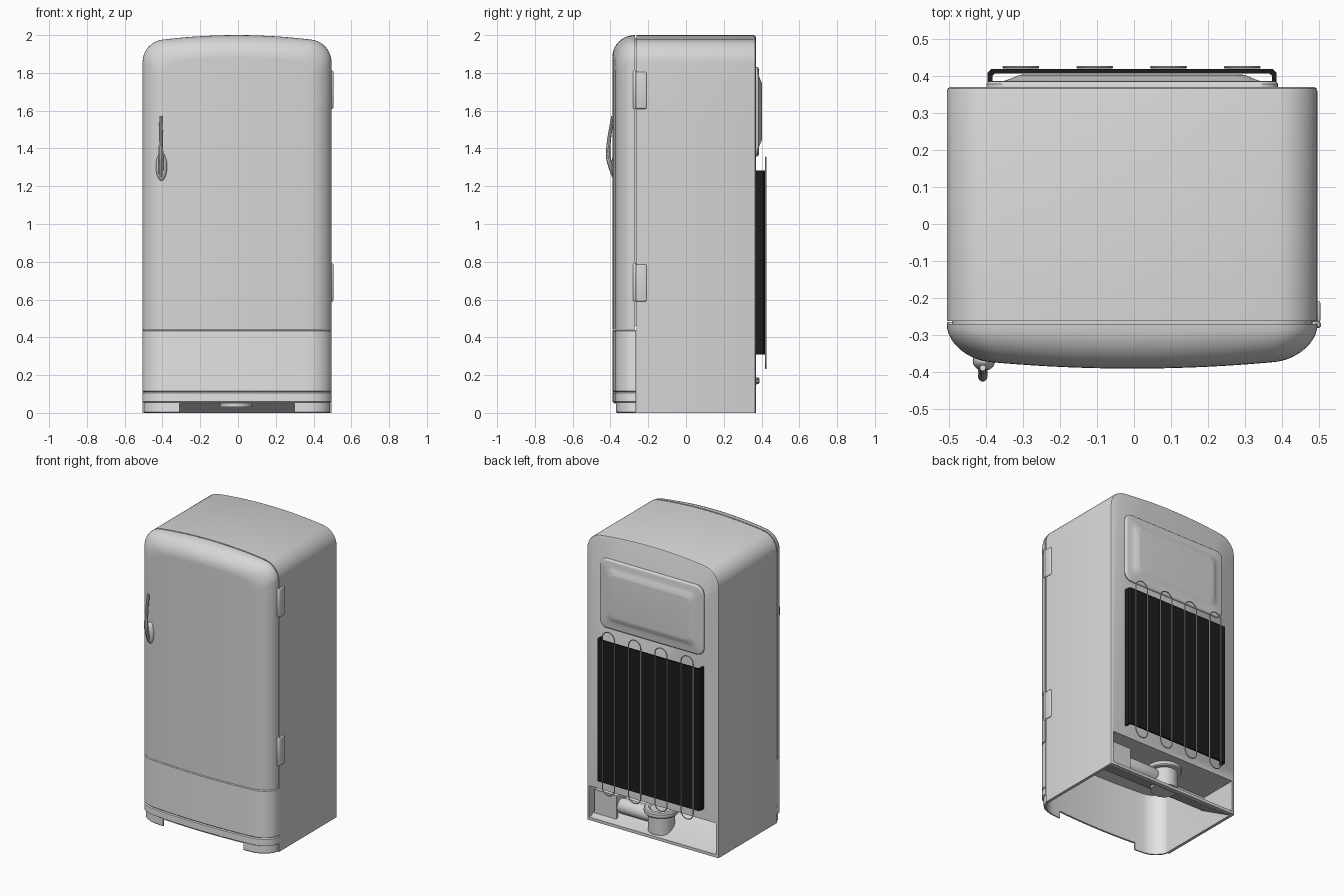
import bpy, bmesh, math
from mathutils import Vector

if "Cube" in bpy.data.objects:
    bpy.data.objects.remove(bpy.data.objects["Cube"])

CX = -0.005          # cabinet centre line (hinges stick out on the right)


def material(name, c):
    m = bpy.data.materials.new(name)
    m.diffuse_color = (*c, 1)
    m.use_nodes = True
    m.node_tree.nodes["Principled BSDF"].inputs["Base Color"].default_value = m.diffuse_color
    return m


GREY = material("enamel_grey", (0.68, 0.68, 0.68))
PALE = material("pale_enamel", (0.77, 0.77, 0.77))
BLACK = material("condenser_black", (0.012, 0.012, 0.012))


def activate(ob):
    bpy.ops.object.select_all(action='DESELECT')
    ob.select_set(True)
    bpy.context.view_layer.objects.active = ob


def finish(ob, mat=GREY, angle=35):
    ob.data.materials.clear()
    ob.data.materials.append(mat)
    activate(ob)
    bpy.ops.object.shade_smooth_by_angle(angle=math.radians(angle))
    return ob


def from_bmesh(name, bm, mat=GREY, angle=35):
    bmesh.ops.remove_doubles(bm, verts=bm.verts, dist=1e-5)
    bmesh.ops.recalc_face_normals(bm, faces=bm.faces)
    me = bpy.data.meshes.new(name)
    bm.to_mesh(me)
    bm.free()
    ob = bpy.data.objects.new(name, me)
    bpy.context.collection.objects.link(ob)
    return finish(ob, mat, angle)


def skin(bm, rings, caps=(True, True)):
    """Join closed rings of points with quads."""
    vs = [[bm.verts.new(p) for p in r] for r in rings]
    n = len(vs[0])
    for a, b in zip(vs, vs[1:]):
        for i in range(n):
            bm.faces.new((a[i], a[(i + 1) % n], b[(i + 1) % n], b[i]))
    if caps[0]:
        bm.faces.new(vs[0])
    if caps[1]:
        bm.faces.new(vs[-1])


def loft(name, rings, mat=GREY, angle=35):
    bm = bmesh.new()
    skin(bm, rings)
    return from_bmesh(name, bm, mat, angle)


def box(name, x, y, z, bevel=0.0, mat=GREY):
    bm = bmesh.new()
    bmesh.ops.create_cube(bm, size=1)
    for v in bm.verts:
        for k, (lo, hi) in enumerate((x, y, z)):
            v.co[k] = lo if v.co[k] < 0 else hi
    if bevel:
        bmesh.ops.bevel(bm, geom=bm.edges[:], offset=bevel, segments=3, profile=0.5, affect='EDGES')
    return from_bmesh(name, bm, mat)


def lathe(name, prof, loc, axis='Z', n=40):
    """Turned part from (radius, height) pairs."""
    rings = []
    for r, h in prof:
        ring = []
        for i in range(n):
            a = 2 * math.pi * i / n
            p = Vector((r * math.cos(a), r * math.sin(a), h))
            if axis == 'X':
                p = Vector((p.z, p.x, p.y))
            ring.append(p + Vector(loc))
        rings.append(ring)
    return loft(name, rings)


def tube(name, pts, depth, radii=None, cyclic=False, kind='POLY'):
    cu = bpy.data.curves.new(name, 'CURVE')
    cu.dimensions = '3D'
    cu.bevel_depth, cu.bevel_resolution, cu.use_fill_caps = depth, 3, True
    s = cu.splines.new(kind)
    s.points.add(len(pts) - 1)
    for i, p in enumerate(pts):
        s.points[i].co = (*p, 1)
        s.points[i].radius = radii[i] if radii else 1
    s.use_cyclic_u = cyclic
    if kind == 'NURBS':
        s.use_endpoint_u, s.order_u, s.resolution_u = True, 3, 8
    ob = bpy.data.objects.new(name, cu)
    bpy.context.collection.objects.link(ob)
    activate(ob)
    bpy.ops.object.convert(target='MESH')
    return finish(bpy.context.object)


def cut(ob, cutter, mat):
    m = ob.modifiers.new("cut", 'BOOLEAN')
    m.operation, m.solver, m.object = 'DIFFERENCE', 'EXACT', cutter
    activate(ob)
    bpy.ops.object.modifier_apply(modifier=m.name)
    finish(ob, mat, 30)


# Arched front outline: straight sides, round shoulders, gently domed top
NB = 24


def half_outline(hw, zt, zb, r):
    t = math.radians(83)
    x0 = hw - r + r * math.cos(t)
    k = math.tan(math.radians(7)) / (2 * x0)
    zc = zt - k * x0 * x0 - r * math.sin(t)
    pts = [(hw, zb + (zc - zb) * i / 6) for i in range(6)]
    pts += [(hw - r + r * math.cos(t * i / 10), zc + r * math.sin(t * i / 10)) for i in range(11)]
    return pts + [(x0 * (1 - i / 10), zt - k * (x0 * (1 - i / 10)) ** 2) for i in range(1, 11)]


def outline(hw, zt, zb, r):
    h = half_outline(hw, zt, zb, r)
    return h + [(-x, z) for x, z in h[-2::-1]] + [(-hw + 2 * hw * j / NB, zb) for j in range(1, NB)]


def arch_ring(d, y, zb=0.0):
    return [(CX + x, y, z) for x, z in outline(0.5 - d, 2 - d, zb, 0.12 - d * 0.6)]


def bow(x, t):       # bowed front shared by door and lower panel
    return -0.27 - 0.09 * t - 0.03 * t * (1 - (x / 0.5) ** 2)


# Cabinet shell and door seal
cabinet = loft("cabinet", [arch_ring(0, -0.262), arch_ring(0, 0.357), arch_ring(0.003, 0.366),
                           arch_ring(0.01, 0.37)])
loft("door_seal", [arch_ring(0.014, -0.275, 0.46), arch_ring(0.014, -0.26, 0.46)])

# Door: rounded edge rings, then a bowed front filled by horizontal rungs
bm = bmesh.new()
rings = []
for i in range(11):
    a = math.pi / 2 * i / 10
    d, t = 0.115 * (1 - math.cos(a)), math.sin(a)
    rings.append([(CX + x, bow(x, t), z) for x, z in outline(0.5 - d, 2 - d, 0.442, 0.12 - 0.3 * d)])
skin(bm, rings, (True, False))
rungs = [[bm.verts.new((CX + x * (2 * j / NB - 1), bow(x * (2 * j / NB - 1), 1), z)) for j in range(NB + 1)]
         for x, z in half_outline(0.385, 1.885, 0.442, 0.12 - 0.3 * 0.115)]
for a, b in zip(rungs, rungs[1:]):
    for j in range(NB):
        bm.faces.new((a[j], a[j + 1], b[j + 1], b[j]))
from_bmesh("door", bm)


# Lower panel: same bowed plan, with raised band and toe step
def plan(inset, z, yback):
    h = [(0.5 - inset, yback)]
    for i in range(11):
        a = math.pi / 2 * i / 10
        x = 0.5 - 0.115 * (1 - math.cos(a))
        h.append((x - inset, min(bow(x, math.sin(a)) + inset, yback - 0.001 * (i + 1))))
    h += [((0.385 - inset) * (1 - j / 8), bow(0.385 * (1 - j / 8), 1) + inset) for j in range(1, 9)]
    return [(CX + x, y, z) for x, y in h + [(-x, y) for x, y in h[-2::-1]]]


panel = loft("lower_panel", [plan(i, z, -0.264) for z, i in (
    (0, 0.012), (0.006, 0.007), (0.055, 0.007), (0.06, 0), (0.104, 0), (0.11, 0.005), (0.116, 0),
    (0.434, 0), (0.439, 0.004))], PALE)

# Hollow underside, toe opening and machine compartment with a sloping floor
hollow = loft("hollow_cutter", [plan(0.02, z, y) for z, y in
                                ((-0.1, 0.345), (0.0, 0.345), (0.15, 0.08), (0.42, 0.08))])
toe = box("toe_cutter", (-0.31, 0.30), (-0.5, -0.25), (-0.1, 0.05))
bay = loft("bay_cutter", [[(x, y, z) for y, z in ((0.1, 0.235), (0.1, 0.16), (0.35, 0.02), (0.5, 0.02),
                                                  (0.5, 0.235))] for x in (CX - 0.48, CX + 0.48)])
for c in (hollow, toe, bay):
    cut(cabinet, c, GREY)
for c in (hollow, toe):
    cut(panel, c, PALE)
for c in (hollow, toe, bay):
    bpy.data.objects.remove(c)

# Hinges
for name, z in (("upper", 1.61), ("lower", 0.59)):
    box(name + "_hinge_plate", (0.48, 0.503), (-0.265, -0.208), (z, z + 0.195), 0.007)
    lathe(name + "_hinge_barrel", [(0.005, z), (0.009, z + 0.006), (0.009, z + 0.196), (0.005, z + 0.202)],
          (0.496, -0.272, 0), n=16)

# Handle: oval mount and curved lever
bpy.ops.mesh.primitive_uv_sphere_add(segments=32, ring_count=16, location=(-0.405, -0.37, 1.303))
mount = bpy.context.object
mount.name = "handle_mount"
mount.scale = (0.03, 0.026, 0.074)
finish(mount)
tube("handle_lever", [(-0.408, y, z) for y, z in ((-0.388, 1.57), (-0.402, 1.49), (-0.413, 1.40),
     (-0.411, 1.33), (-0.38, 1.25))], 0.012, (0.7, 0.8, 1, 1.15, 1.0), kind='NURBS')


# Raised rear cover
def rrect(hw, hh, r, y):
    out = []
    for k, (sx, sz) in enumerate(((1, 1), (-1, 1), (-1, -1), (1, -1))):
        for i in range(9):
            a = math.pi / 2 * (k + i / 8)
            out.append((CX + sx * (hw - r) + r * math.cos(a), y, 1.595 + sz * (hh - r) + r * math.sin(a)))
    return out


loft("rear_cover", [rrect(*p) for p in (
    (0.393, 0.237, 0.05, 0.36), (0.393, 0.237, 0.05, 0.378), (0.388, 0.232, 0.046, 0.384),
    (0.378, 0.222, 0.04, 0.386), (0.345, 0.19, 0.04, 0.386), (0.33, 0.175, 0.04, 0.391),
    (0.305, 0.15, 0.04, 0.402), (0.295, 0.14, 0.035, 0.403))], angle=40)

# Condenser plate folded at both sides
half = [(0.39, 0.365), (0.39, 0.408), (0.38, 0.418)]
inner = [(0.37, 0.406), (0.377, 0.4), (0.377, 0.365)]
prof = half + [(-x, y) for x, y in half[::-1]] + [(-x, y) for x, y in inner[::-1]] + inner
loft("condenser_plate", [[(CX + x, y, z) for x, y in prof] for z in (0.31, 1.283)], BLACK)

# Four coolant loops
for k in range(4):
    x = -0.305 + 0.199 * k
    pts = []
    for zc, a0 in ((1.308, 0), (0.282, math.pi)):
        pts += [(x + 0.046 * math.cos(a0 + math.pi * i / 12), 0.423,
                 zc + 0.046 * math.sin(a0 + math.pi * i / 12)) for i in range(13)]
    tube(f"coolant_loop_{k + 1}", pts, 0.0036, cyclic=True)

# Machinery in the compartment
lathe("compressor", [(0.085, 0.03), (0.085, 0.15), (0.105, 0.153), (0.11, 0.16), (0.11, 0.18),
                     (0.104, 0.188), (0.08, 0.188), (0.07, 0.18)], (-0.01, 0.28, 0))
lathe("motor", [(0.045, 0.06), (0.05, 0.09), (0.05, 0.29), (0.045, 0.31)], (0, 0.27, 0.11), 'X', 28)
box("control_box", (0.30, 0.465), (0.14, 0.32), (0.14, 0.2), 0.006)
box("control_box_base", (0.30, 0.465), (0.31, 0.325), (0.035, 0.195))
